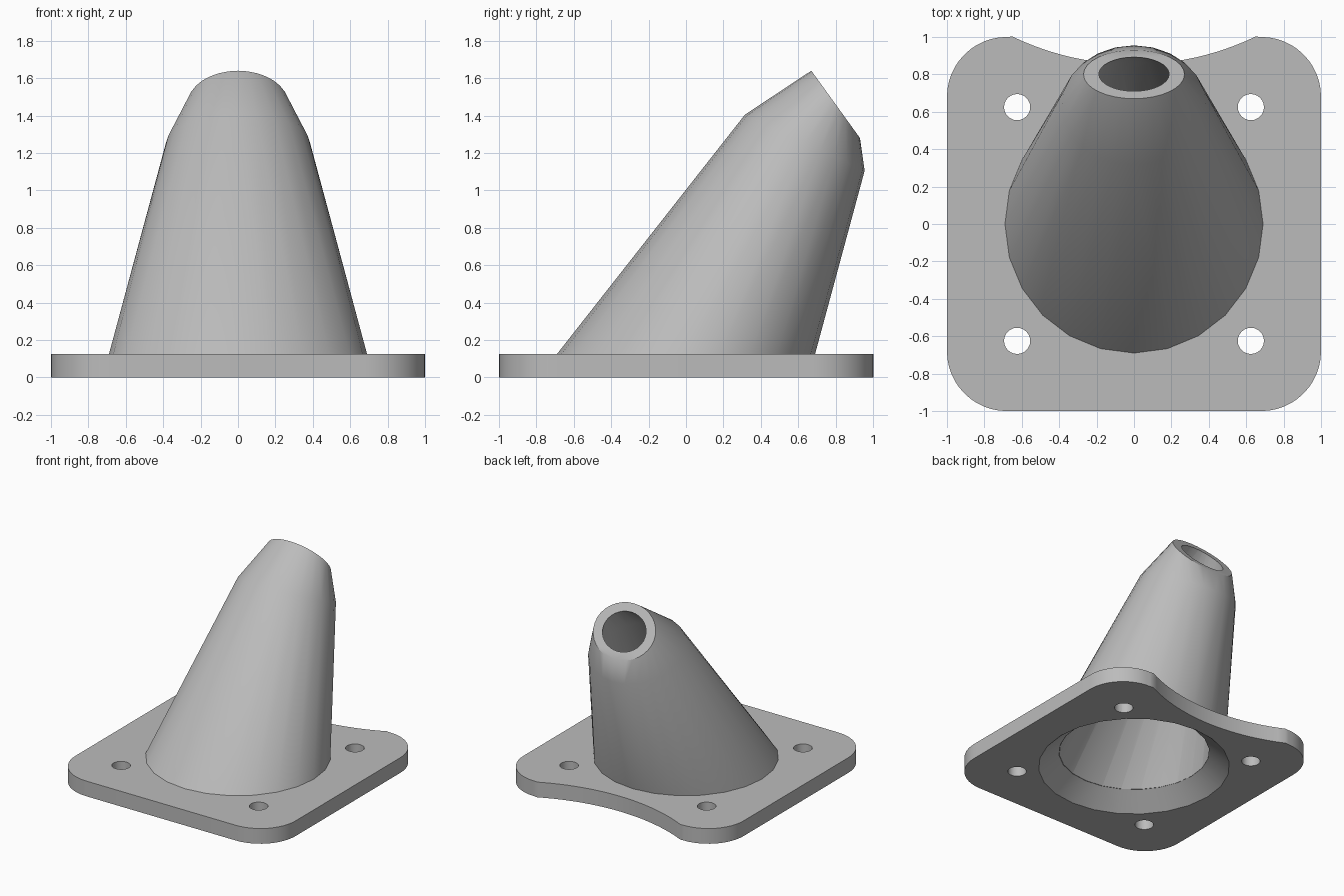
import bpy, bmesh, math
from mathutils import Vector

if "Cube" in bpy.data.objects:
    bpy.data.objects.remove(bpy.data.objects["Cube"])

grey = bpy.data.materials.new("light grey")
grey.use_nodes = True
grey.diffuse_color = (0.5, 0.5, 0.5, 1)
grey.node_tree.nodes["Principled BSDF"].inputs["Base Color"].default_value = (0.5, 0.5, 0.5, 1)

PLATE_TOP = 0.125


def ring(centre, width, slope, scale=1.0, sides=24):
    """Ellipse of half-width `width` along x and half-axis `slope` in the yz plane."""
    c, s = Vector(centre), Vector(slope)
    angles = [2 * math.pi * i / sides for i in range(sides)]
    return [c + scale * (Vector((width * math.cos(a), 0, 0)) + s * math.sin(a)) for a in angles]


def make_object(name, bm):
    bmesh.ops.recalc_face_normals(bm, faces=bm.faces)
    mesh = bpy.data.meshes.new(name)
    bm.to_mesh(mesh)
    bm.free()
    mesh.materials.append(grey)
    obj = bpy.data.objects.new(name, mesh)
    bpy.context.collection.objects.link(obj)
    return obj


def hull(name, *rings):
    bm = bmesh.new()
    for points in rings:
        for p in points:
            bm.verts.new(p)
    result = bmesh.ops.convex_hull(bm, input=bm.verts)
    loose = {v for v in result["geom_interior"] if isinstance(v, bmesh.types.BMVert)}
    bmesh.ops.delete(bm, geom=list(loose), context="VERTS")
    bmesh.ops.dissolve_limit(bm, angle_limit=0.002, verts=bm.verts, edges=bm.edges)
    return make_object(name, bm)


def level_ring(x, y, z, radius, sides=24):
    return ring((x, y, z), radius, (0, radius, 0), 1, sides)


def cut(obj, cutters):
    for cutter in cutters:
        mod = obj.modifiers.new("cut", "BOOLEAN")
        mod.operation = "DIFFERENCE"
        mod.solver = "EXACT"
        mod.object = cutter
    graph = bpy.context.evaluated_depsgraph_get()
    mesh = bpy.data.meshes.new_from_object(obj.evaluated_get(graph))
    obj.modifiers.clear()
    obj.data = mesh
    for cutter in cutters:
        bpy.data.objects.remove(cutter)


# Leaning nozzle: base circle, shoulder and tip wrapped in one skin
shoulder = ((0, 0.635, 1.255), 0.385, (0, -0.32, 0.15))
tip = ((0, 0.80, 1.46), 0.27, (0, -0.13, 0.18))
nozzle = hull("nozzle", level_ring(0, 0, PLATE_TOP, 0.69), ring(*shoulder), ring(*tip, sides=32))

# Hollow inside the nozzle, open at both ends
tip_out = (Vector(tip[0]) + 0.004 * Vector((0, 0.81, 0.585)), tip[1], tip[2])
bore = hull("bore_cutter", level_ring(0, 0, PLATE_TOP - 0.005, 0.567),
            ring(*shoulder, scale=0.74), ring(*tip_out, scale=0.69, sides=32))
cut(nozzle, [bore])

# Base plate outline: rounded corners and a scooped back edge
outline = []
R = 0.32
for cx, cy, start in ((-1, 1, 90), (-1, -1, 180), (1, -1, 270), (1, 1, 0)):
    for i in range(13):
        a = math.radians(start + 90 * i / 12)
        outline.append((cx * (1 - R) + R * math.cos(a), cy * (1 - R) + R * math.sin(a)))
scoop_y, scoop_r, half = 2.354, 1.5, 0.65
for i in range(25):
    x = half - 2 * half * i / 24
    outline.append((x, scoop_y - math.sqrt(scoop_r ** 2 - x * x)))

bm = bmesh.new()
face = bm.faces.new([bm.verts.new((x, y, 0)) for x, y in outline])
extruded = bmesh.ops.extrude_face_region(bm, geom=[face])
top = [v for v in extruded["geom"] if isinstance(v, bmesh.types.BMVert)]
bmesh.ops.translate(bm, verts=top, vec=(0, 0, PLATE_TOP))
plate = make_object("base_plate", bm)

# Flared opening under the nozzle and four bolt holes
taper = (0.72 - 0.567) / PLATE_TOP
low, high = -0.02, PLATE_TOP + 0.02
cutters = [hull("flare_cutter", level_ring(0, 0, low, 0.72 - taper * low),
                level_ring(0, 0, high, 0.72 - taper * high))]
for sx in (-1, 1):
    for sy in (-1, 1):
        cutters.append(hull("bolt_cutter", *[level_ring(sx * 0.625, sy * 0.625, z, 0.07) for z in (low, high)]))
cut(plate, cutters)

# Smooth shading with crisp edges
bpy.ops.object.select_all(action="DESELECT")
for obj in (nozzle, plate):
    obj.select_set(True)
bpy.context.view_layer.objects.active = nozzle
bpy.ops.object.shade_smooth_by_angle(angle=math.radians(30))
